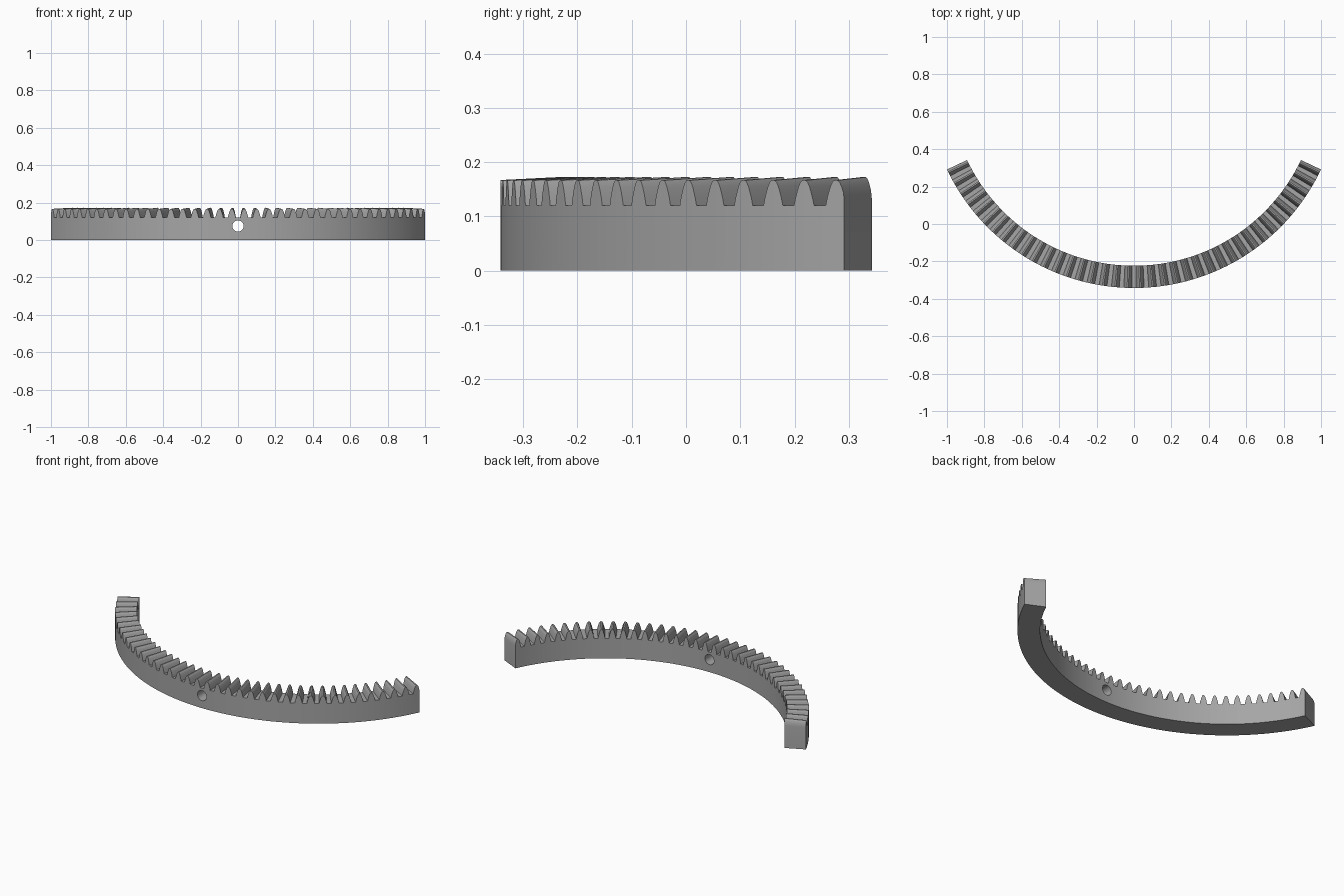
import bpy, bmesh, math

if "Cube" in bpy.data.objects:
    bpy.data.objects.remove(bpy.data.objects["Cube"], do_unlink=True)

OUTER, INNER, CENTRE_Y = 1.106, 0.987, 0.764
END = math.radians(64.7)          # half the arc of the ring segment
TEETH, PITCH = 38, math.radians(3.45)
FLOOR, TIP_OUT, TIP_IN = 0.12, 0.167, 0.173

# Half tooth: (half angle in degrees, share of the tooth height)
FLANK = [(1.1, 0), (0.95, 0.28), (0.78, 0.52), (0.6, 0.74), (0.4, 0.91), (0.2, 0.985)]
PROFILE = [(-a, h) for a, h in FLANK] + [(0, 1)] + [(a, h) for a, h in reversed(FLANK)]

steel = bpy.data.materials.new("steel grey")
steel.use_nodes = True
colour = (0.38, 0.38, 0.38, 1)
steel.diffuse_color = colour
steel.node_tree.nodes["Principled BSDF"].inputs["Base Color"].default_value = colour


def point(radius, angle, z):
    return (radius * math.sin(angle), CENTRE_Y - radius * math.cos(angle), z)


# Stations along the arc, cut off flush at the two end faces
stations = []
for i in range(TEETH):
    middle = (i - (TEETH - 1) / 2) * PITCH
    stations += [(middle + math.radians(a), h) for a, h in PROFILE]
inside = [s for s in stations if abs(s[0]) < END - 0.0005]
cut_height = 0.25
stations = [(-END, cut_height)] + inside + [(END, cut_height)]

# Toothed ring segment: one four-cornered section per station
bm = bmesh.new()
sections = []
for angle, h in stations:
    corners = [
        point(OUTER, angle, 0),
        point(INNER, angle, 0),
        point(INNER, angle, FLOOR + h * (TIP_IN - FLOOR)),
        point(OUTER, angle, FLOOR + h * (TIP_OUT - FLOOR)),
    ]
    sections.append([bm.verts.new(c) for c in corners])
for a, b in zip(sections, sections[1:]):
    for k in range(4):
        n = (k + 1) % 4
        bm.faces.new((a[k], a[n], b[n], b[k]))
bm.faces.new(sections[0])
bm.faces.new(sections[-1][::-1])
bmesh.ops.recalc_face_normals(bm, faces=bm.faces[:])
mesh = bpy.data.meshes.new("toothed_arc")
bm.to_mesh(mesh)
bm.free()
mesh.materials.append(steel)
rack = bpy.data.objects.new("toothed_arc", mesh)
bpy.context.collection.objects.link(rack)

# Round hole drilled through the middle of the wall
bpy.ops.mesh.primitive_cylinder_add(
    vertices=32, radius=0.03, depth=0.4,
    location=(0, CENTRE_Y - (OUTER + INNER) / 2, 0.075), rotation=(math.pi / 2, 0, 0))
drill = bpy.context.object
drill.name = "hole_cutter"
drill.data.materials.append(steel)

hole = rack.modifiers.new("hole", "BOOLEAN")
hole.operation = "DIFFERENCE"
hole.solver = "EXACT"
hole.object = drill

bpy.ops.object.select_all(action="DESELECT")
rack.select_set(True)
bpy.context.view_layer.objects.active = rack
bpy.ops.object.modifier_apply(modifier=hole.name)
bpy.data.objects.remove(drill, do_unlink=True)
bpy.ops.object.shade_smooth_by_angle(angle=math.radians(30))
